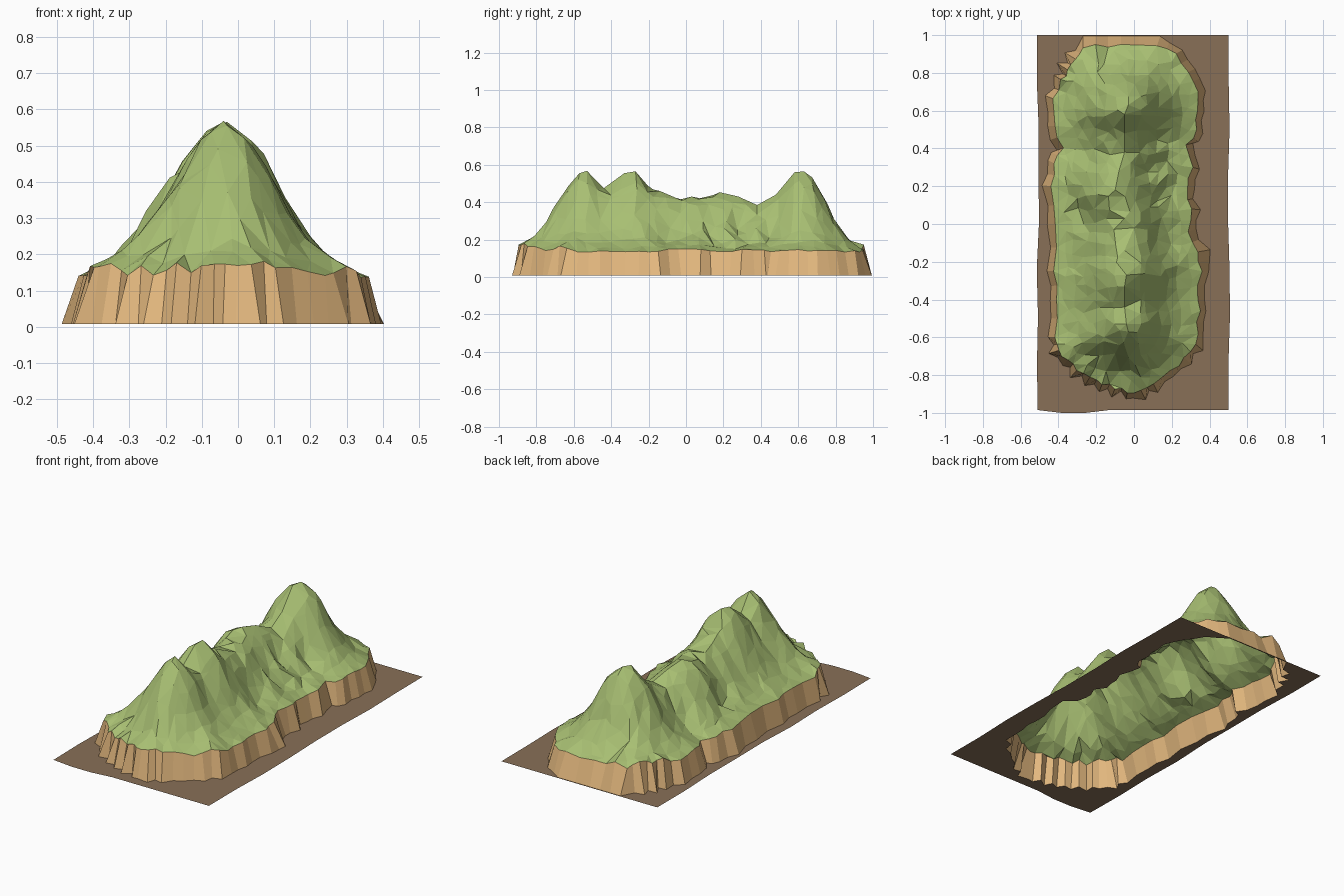
import bpy, math, random
from mathutils import Vector, noise
from mathutils.geometry import delaunay_2d_cdt, intersect_point_line

if "Cube" in bpy.data.objects:
    bpy.data.objects.remove(bpy.data.objects["Cube"])

random.seed(4)

# Cliff-top outline (clockwise from the back), as x, y
OUTLINE = [(-.27, .94), (-.07, .94), (.12, .94), (.22, .9), (.28, .8), (.33, .7), (.34, .6),
           (.33, .5), (.28, .42), (.31, .3), (.28, .18), (.3, .08), (.29, -.04), (.33, -.15),
           (.35, -.25), (.34, -.4), (.34, -.52), (.33, -.64), (.24, -.75), (.1, -.84), (0, -.89),
           (-.1, -.87), (-.2, -.83), (-.3, -.77), (-.38, -.7), (-.41, -.6), (-.4, -.4),
           (-.42, -.25), (-.41, 0), (-.43, .2), (-.42, .32), (-.38, .4), (-.42, .52),
           (-.42, .66), (-.38, .76), (-.33, .84)]
# Mountain ridge: x, y, height
SPINE = [(-.03, -.57, .555), (-.04, -.53, .568), (-.05, -.44, .475), (-.05, -.33, .555),
         (-.04, -.27, .565), (-.05, -.14, .46), (-.05, .03, .43), (-.10, .18, .45),
         (-.08, .28, .43), (-.05, .38, .385), (-.05, .48, .44), (-.05, .58, .56), (-.03, .63, .565)]
# Slope: fraction from ridge to rim, relative height
SLOPE = [(0, 1), (.13, .94), (.27, .77), (.4, .57), (.53, .36), (.65, .2), (.8, .09), (1, 0)]


def interp(table, v):
    for (a, fa), (b, fb) in zip(table, table[1:]):
        if v <= b:
            return fa + (fb - fa) * (v - a) / (b - a)
    return table[-1][1]


def nearest(p, pts, closed):
    """Distance to a polyline and the interpolated point on it."""
    best = (9, None)
    n = len(pts)
    for i in range(n if closed else n - 1):
        a, b = pts[i], pts[(i + 1) % n]
        t = intersect_point_line(p, a.to_2d(), b.to_2d())[1]
        q = a.lerp(b, min(1, max(0, t)))
        d = (p - q.to_2d()).length
        if d < best[0]:
            best = (d, q)
    return best


def inside(p, poly):
    c = False
    for a, b in zip(poly, poly[1:] + poly[:1]):
        if (a.y > p.y) != (b.y > p.y) and p.x < (b.x - a.x) * (p.y - a.y) / (b.y - a.y) + a.x:
            c = not c
    return c


def make(name, verts, faces, color):
    me = bpy.data.meshes.new(name)
    me.from_pydata(verts, [], faces)
    me.update()
    mat = bpy.data.materials.new(name)
    mat.diffuse_color = (*color, 1)
    mat.use_nodes = True
    mat.node_tree.nodes["Principled BSDF"].inputs["Base Color"].default_value = mat.diffuse_color
    me.materials.append(mat)
    bpy.context.collection.objects.link(bpy.data.objects.new(name, me))


def loop_edges(start, n):
    return [(start + i, start + (i + 1) % n) for i in range(n)]


# Rim and foot of the cliff; buttressed at the front and back left
raw = [Vector(p) for p in OUTLINE]
rim, foot = [], []
for i, a in enumerate(raw):
    b = raw[(i + 1) % len(raw)]
    rough = a.y < -.62 or (a.x < -.25 and a.y > .7)
    steps = 3 if rough else 2
    out = Vector((-(b - a).y, (b - a).x)).normalized()
    for k in range(steps):
        p = a.lerp(b, k / steps)
        zig = (len(rim) % 2) * (random.uniform(.015, .045) if rough else .008)
        p = p + out * random.uniform(-.01, .012)
        z = .14 + random.uniform(-.008, .01) + (random.uniform(0, .035) if rough else 0)
        rim.append(Vector((p.x, p.y, z)))
        q = p + out * ((.018 if rough else .03) + zig + random.uniform(-.004, .01))
        if abs(p.y + .18) < .06 and p.x > 0:
            q += out * .03
        if p.y > .93:
            q.y = .994
        foot.append(Vector((q.x, min(q.y, .994), .007)))
n = len(rim)
make("cliff", rim + foot, [(i, (i + 1) % n, n + (i + 1) % n, n + i) for i in range(n)],
     (.77, .48, .21))

# Mountains: triangulated scatter of points raised by the ridge and slope profiles
spine = [Vector(p) for p in SPINE]
rim2 = [p.to_2d() for p in rim]
pts, zs = list(rim2), [p.z for p in rim]
inner = [p.to_2d() for p in spine]
y = -.88
while y < .95:
    x = -.42
    while x < .36:
        p = Vector((x + random.uniform(-.02, .02), y + random.uniform(-.02, .02)))
        if inside(p, rim2) and nearest(p, rim, True)[0] > .025 and nearest(p, spine, False)[0] > .03:
            inner.append(p)
        x += .055
    y += .06
for p in inner:
    d, q = nearest(p, spine, False)
    r, e = nearest(p, rim, True)
    t = d / (d + r)
    z = e.z + (q.z - e.z) * interp(SLOPE, t)
    # gullies on the slopes, strongest around the middle hill
    amp = (.07 if abs(q.y - .15) < .3 else .035) * math.sin(math.pi * min(1, t)) ** 1.5
    z += amp * noise.noise(Vector((p.x * 9, p.y * 12, 3.1)))
    # left shoulder of the middle hill
    z += .035 * math.exp(-((p.x + .2) / .07) ** 2 - ((p.y - .12) / .12) ** 2)
    pts.append(p)
    zs.append(max(z, .13))
v, _, f, ov, _, _ = delaunay_2d_cdt(pts, loop_edges(0, n), [], 0, 1e-5)
f = [t for t in f if inside(sum((v[i] for i in t), Vector((0, 0))) / 3, rim2)]
make("mountains", [(p.x, p.y, zs[o[0]] if o else .14) for p, o in zip(v, ov)], f, (.39, .52, .17))

# Ground sheet with slightly wavy edges, open under the mountains
foot2 = [p.to_2d() for p in foot]
corners = [Vector(c) for c in ((-.51, -.985), (.5, -.985), (.5, 1), (-.51, 1))]
edge = []
for i, a in enumerate(corners):
    b = corners[(i + 1) % 4]
    for k in range(8):
        p = a.lerp(b, k / 8)
        if i in (1, 3):
            p.x += random.uniform(-.006, .01)
        elif i == 0 and k in (1, 2):
            p.y -= .015
        edge.append(p)
m = len(edge)
v, _, f, _, _, _ = delaunay_2d_cdt(edge + foot2, loop_edges(0, m) + loop_edges(m, n), [], 0, 1e-5)
mid = [(t, sum((v[i] for i in t), Vector((0, 0))) / 3) for t in f]
f = [t for t, c in mid if inside(c, edge) and not inside(c, foot2)]
make("ground_sheet", [(p.x, p.y, .007) for p in v], f, (.25, .16, .095))
